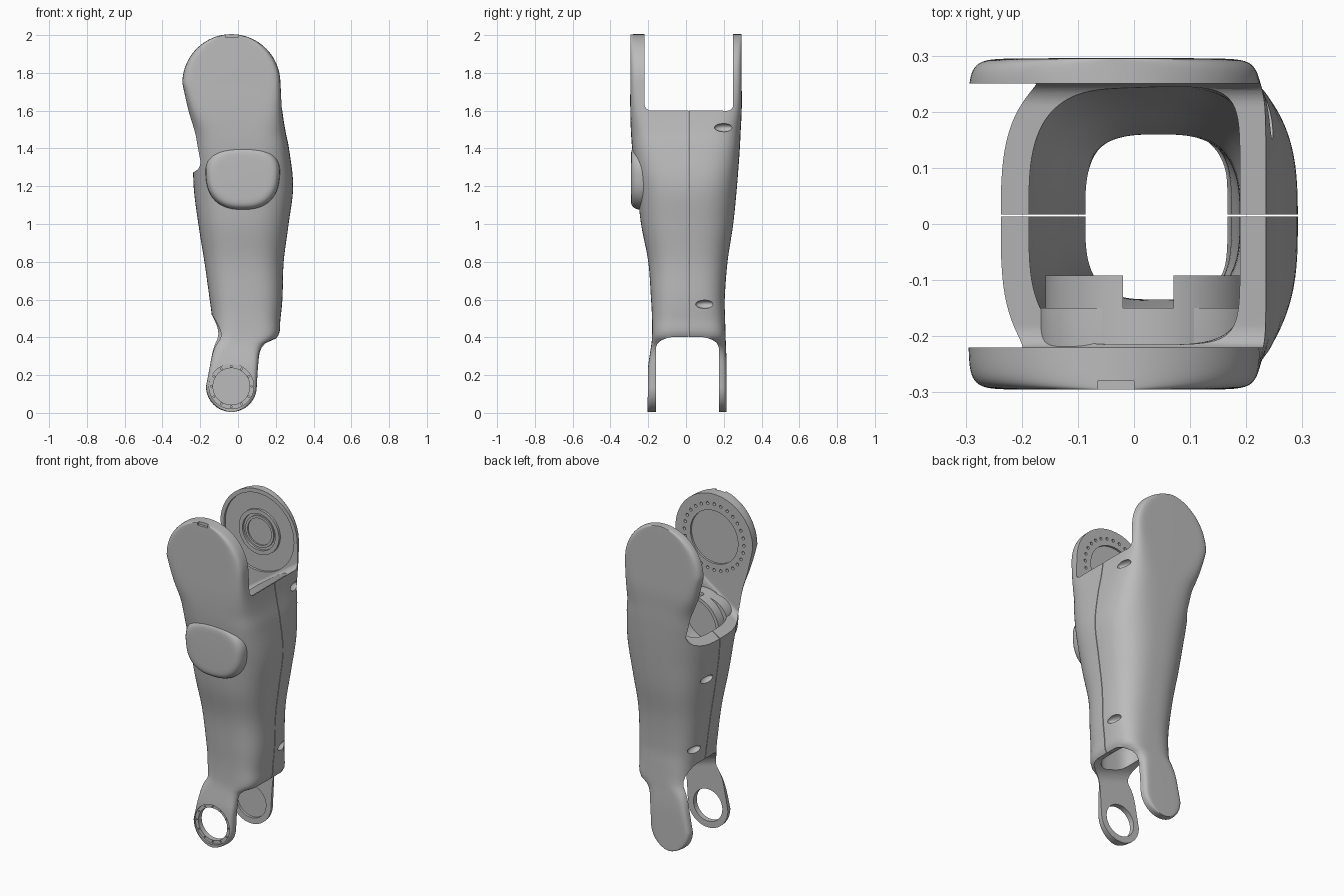
import bpy, bmesh
from math import sin, cos, pi, copysign
from mathutils import Matrix, Vector

if "Cube" in bpy.data.objects:
    bpy.data.objects.remove(bpy.data.objects["Cube"])

grey = bpy.data.materials.new("shell_grey")
grey.use_nodes = True
grey.diffuse_color = (0.5, 0.5, 0.5, 1)
grey.node_tree.nodes["Principled BSDF"].inputs["Base Color"].default_value = (0.5, 0.5, 0.5, 1)


def make(name, bm):
    bmesh.ops.recalc_face_normals(bm, faces=bm.faces)
    mesh = bpy.data.meshes.new(name)
    bm.to_mesh(mesh)
    bm.free()
    mesh.materials.append(grey)
    obj = bpy.data.objects.new(name, mesh)
    bpy.context.collection.objects.link(obj)
    return obj


def loft(name, rings):
    """Skin a list of equal point rings and cap both ends."""
    bm = bmesh.new()
    loops = [[bm.verts.new(p) for p in ring] for ring in rings]
    n = len(loops[0])
    for a, b in zip(loops, loops[1:]):
        for i in range(n):
            j = (i + 1) % n
            bm.faces.new((a[i], a[j], b[j], b[i]))
    bm.faces.new(loops[0])
    bm.faces.new(loops[-1])
    return make(name, bm)


def cylinders(name, centres, radius, y0, y1, sides=64):
    """Cylinders along y, one at each (x, z) centre."""
    bm = bmesh.new()
    for x, z in centres:
        place = Matrix.Translation((x, (y0 + y1) / 2, z)) @ Matrix.Rotation(pi / 2, 4, 'X')
        bmesh.ops.create_cone(bm, cap_ends=True, segments=sides, radius1=radius,
                              radius2=radius, depth=y1 - y0, matrix=place)
    return make(name, bm)


def box(name, lo, hi):
    lo, hi = Vector(lo), Vector(hi)
    bm = bmesh.new()
    bmesh.ops.create_cube(bm, size=1, matrix=Matrix.Translation((lo + hi) / 2)
                          @ Matrix.Diagonal((*(hi - lo), 1)))
    return make(name, bm)


def cut(target, *cutters):
    for cutter in cutters:
        cutter.hide_render = True
        mod = target.modifiers.new("cut", 'BOOLEAN')
        mod.operation, mod.solver, mod.object = 'DIFFERENCE', 'EXACT', cutter
        with bpy.context.temp_override(object=target, active_object=target):
            bpy.ops.object.modifier_apply(modifier=mod.name)
        bpy.data.objects.remove(cutter)


def superellipse(u0, u1, v0, v1, power, n=96):
    pts = []
    for i in range(n):
        c, s = cos(2 * pi * (i + .5) / n), sin(2 * pi * (i + .5) / n)
        pts.append(((u0 + u1) / 2 + (u1 - u0) / 2 * copysign(abs(c) ** (2 / power), c),
                    (v0 + v1) / 2 + (v1 - v0) / 2 * copysign(abs(s) ** (2 / power), s)))
    return pts


# Limb sections: height, right, left, front, back, squareness
stations = [
    (.14, -.17, .1, -.205, .215, 12), (.25, -.15, .108, -.2, .215, 10),
    (.32, -.14, .12, -.19, .213, 7), (.365, -.133, .15, -.183, .211, 5),
    (.4, -.13, .21, -.18, .21, 4), (.5, -.137, .225, -.18, .207, 3.3),
    (.6, -.15, .235, -.185, .205, 3), (.8, -.178, .242, -.2, .22, 2.8),
    (1, -.21, .268, -.238, .25, 2.8), (1.2, -.235, .292, -.26, .27, 3),
    (1.4, -.238, .27, -.285, .285, 4), (1.5, -.245, .25, -.292, .29, 5),
    (1.6, -.265, .235, -.295, .295, 8), (1.745, -.295, .225, -.295, .295, 14)]


def section(z):
    """Smoothly interpolate the station table at a height."""
    i = max(k for k in range(len(stations) - 1) if stations[k][0] <= z)
    a, b = stations[i], stations[i + 1]
    before, after = stations[max(i - 1, 0)], stations[min(i + 2, len(stations) - 1)]
    h = b[0] - a[0]
    t = (z - a[0]) / h
    out = []
    for k in range(1, 6):
        m0 = (b[k] - before[k]) / (b[0] - before[0]) * h
        m1 = (after[k] - a[k]) / (after[0] - a[0]) * h
        d = b[k] - a[k]
        out.append(a[k] + t * (m0 + t * (3 * d - 2 * m0 - m1 + t * (m0 + m1 - 2 * d))))
    return out


def ring(z, x0, x1, y0, y1, power):
    return [(x, y, z) for x, y in superellipse(x0, x1, y0, y1, power)]


def round_end(base, sign):
    z, x0, x1, *rest = base
    mid, r = (x0 + x1) / 2, (x1 - x0) / 2
    turns = [pi / 2 * k / 24 for k in range(1, 24)] + [pi / 2 * .995]
    return [ring(z + sign * r * sin(t), mid - r * cos(t), mid + r * cos(t), *rest) for t in turns]


low, high = stations[0][0], stations[-1][0]
heights = [low + (high - low) * k / 70 for k in range(70)]
middle = [ring(z, *section(z)) for z in heights] + [ring(*stations[-1])]
limb = loft("limb_shell", round_end(stations[0], -1)[::-1] + middle + round_end(stations[-1], 1))

# Hollow interior
hollow = []
for z in [h for h in heights if .3 < h < 1.7]:
    x0, x1, y0, y1, power = section(z)
    hollow.append(ring(z, x0 + .05, x1 - .05, max(y0 + .045, -.215), min(y1 - .045, .245), power))
cut(limb, loft("hollow", hollow))


def slot(name, y0, y1, z, far, radius, slope):
    """Sloping U-shaped slot with filleted corners, running across x."""
    s = copysign(1, far - z)
    prof = [(y0, far)]
    for yc, start in ((y0 + radius, pi), (y1 - radius, 1.5 * pi)):
        for k in range(13):
            a = start + k * pi / 24
            prof.append((yc + radius * cos(a), z + s * radius * (1 + sin(a))))
    prof.append((y1, far))
    return loft(name, [[(x, y, h + slope * x) for y, h in prof] for x in (-.5, .5)])


# Upper and lower forks, then the split line between the shell halves
cut(limb, slot("upper_slot", -.22, .25, 1.437, 3, .04, .695),
    slot("lower_slot", -.16, .175, .47, -1, .1, -.33),
    box("seam", (-.4, .013, .2), (.4, .017, 1.8)))

# Upper joint discs: bolt circle in front, stepped recess behind
top, foot = (-.035, 1.745), (-.035, .14)


def circle_points(centre, radius, count):
    return [(centre[0] + radius * cos(2 * pi * k / count),
             centre[1] + radius * sin(2 * pi * k / count)) for k in range(count)]


cut(limb, cylinders("front_recess", [top], .16, -.232, -.2),
    cylinders("bolt_holes", circle_points(top, .2, 28), .009, -.24, -.2, 12),
    cylinders("back_recess", [top], .235, .264, .3 - .06),
    box("rim_notch", (-.065, -.31, 1.988), (0, -.28, 2.1)))
# Lower joint ears
cut(limb, cylinders("ear_bore", [foot], .097, -.3, -.1),
    cylinders("ear_step", [foot], .118, -.3, -.192),
    cylinders("ear_bolts", circle_points(foot, .107, 12), .005, -.2, -.18, 8),
    cylinders("ear_recess", [foot], .1, .1, .19))

# Almond dents on both sides
for side, y, z in ((1, .2, 1.51), (1, .1, .575), (-1, .1, 1.05), (-1, .12, .61)):
    x0, x1, y0, y1, power = section(z)
    v = abs(y - (y0 + y1) / 2) / ((y1 - y0) / 2)
    x = (x0 + x1) / 2 + side * (x1 - x0) / 2 * (1 - v ** power) ** (1 / power)
    bm = bmesh.new()
    bmesh.ops.create_uvsphere(bm, u_segments=24, v_segments=16, radius=1,
                              matrix=Matrix.Translation((x, y, z)) @ Matrix.Diagonal((.03, .05, .022, 1)))
    cut(limb, make("dent", bm))

# Rounded motor cover on the front, open to the inside
motor = (.025, 1.245)
cover_rings = []
for y, grow in ((-.15, 1), (-.235, 1), (-.255, .985), (-.27, .955),
                (-.281, .91), (-.288, .85), (-.291, .77), (-.292, .65)):
    pts = superellipse(-.195 * grow, .195 * grow, -.17 * grow, .17 * grow, 2.5)
    cover_rings.append([(motor[0] + u * (1 + .5 * w), y, motor[1] + w) for u, w in pts])
cover = loft("motor_cover", cover_rings)
for part in (limb, cover):
    cut(part, cylinders("motor_bore", [motor], .163, -.262, -.05))

# Motor collar with a notch above and below
collar = cylinders("motor_collar", [motor], .183, -.225, -.092)
cut(collar, cylinders("collar_bore", [motor], .163, -.4, 0),
    box("collar_notch", (-.02, -.15, 1), (.07, 0, 1.5)))

# Bearing rings inside the back disc
parts = [limb, cover, collar]
for name, outer, inner, y in (("bearing_ring", .135, .11, .25), ("bearing_hub", .095, .08, .256)):
    tube = cylinders(name, [top], outer, y, .27)
    cut(tube, cylinders("tube_bore", [top], inner, 0, .4))
    parts.append(tube)

bpy.ops.object.select_all(action='DESELECT')
for part in parts:
    part.select_set(True)
bpy.context.view_layer.objects.active = limb
bpy.ops.object.shade_smooth_by_angle(angle=.6)
